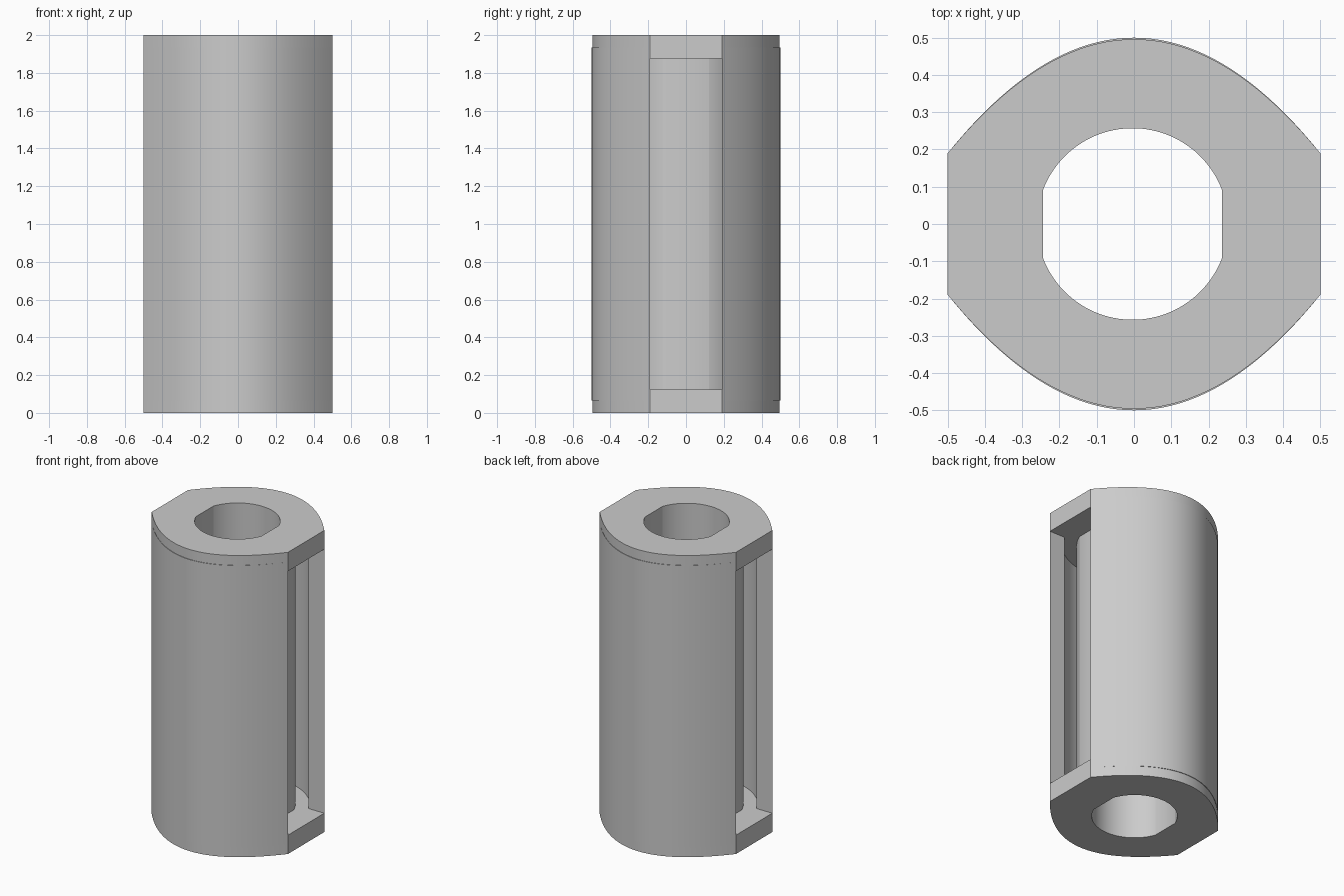
import bpy
import bmesh
from math import sin, cos, pi, sqrt, atan2, radians

cube = bpy.data.objects.get("Cube")
if cube:
    bpy.data.objects.remove(cube, do_unlink=True)

HALF = 0.5          # flat side distance
FLAT = 0.19         # half width of each flat and side opening
BORE = 0.257        # central hole radius
TUBE = 0.345        # inner tube outer radius
CAVITY = 0.43       # sleeve inner radius
HEIGHT, PLATE, SEAM = 2.0, 0.125, 0.065

grey = bpy.data.materials.new("grey_metal")
grey.use_nodes = True
color = (0.6, 0.6, 0.6, 1)
grey.diffuse_color = color
grey.node_tree.nodes["Principled BSDF"].inputs["Base Color"].default_value = color


def finish(name, bm):
    bmesh.ops.recalc_face_normals(bm, faces=bm.faces)
    mesh = bpy.data.meshes.new(name)
    bm.to_mesh(mesh)
    bm.free()
    mesh.materials.append(grey)
    obj = bpy.data.objects.new(name, mesh)
    bpy.context.collection.objects.link(obj)
    bpy.ops.object.select_all(action="DESELECT")
    obj.select_set(True)
    bpy.context.view_layer.objects.active = obj
    bpy.ops.object.shade_smooth_by_angle(angle=radians(25))


def extrude(bm, faces, depth):
    result = bmesh.ops.extrude_face_region(bm, geom=faces, use_keep_orig=True)
    moved = [g for g in result["geom"] if isinstance(g, bmesh.types.BMVert)]
    bmesh.ops.translate(bm, verts=moved, vec=(0, 0, depth))


def ring(name, outer, inner, z0, z1):
    """Prism between two loops with equal point counts."""
    bm = bmesh.new()
    a = [bm.verts.new((x, y, z0)) for x, y in outer]
    b = [bm.verts.new((x, y, z0)) for x, y in inner]
    n = len(a)
    faces = [bm.faces.new((a[i], a[(i + 1) % n], b[(i + 1) % n], b[i]))
             for i in range(n)]
    extrude(bm, faces, z1 - z0)
    finish(name, bm)


def circle(radius, angles, cx=0.0):
    return [(cx + radius * cos(t), radius * sin(t)) for t in angles]


def crown(x, top):
    """Height of the parabolic outer curve."""
    return top - (top - FLAT) * (x / HALF) ** 2


# Outline of the end plates: parabolic front and back, flat sides
STEPS = 64
xs = [HALF * cos(pi * i / STEPS) for i in range(STEPS + 1)]
back = [(x, crown(x, 0.496)) for x in xs]
outline = back + [(-x, -y) for x, y in back]
angles = [atan2(y, x) for x, y in outline]
bore = circle(BORE, angles, -0.004)

# End plates
ring("bottom_plate", outline, bore, 0, PLATE)
ring("top_plate", outline, bore, HEIGHT - PLATE, HEIGHT)

# Inner tube
ring("inner_tube", circle(TUBE, angles), bore, PLATE, HEIGHT - PLATE)

# Front and back sleeve walls with openings left between them
start = atan2(FLAT, sqrt(CAVITY ** 2 - FLAT ** 2))
arc = [start + (pi - 2 * start) * i / STEPS for i in range(STEPS + 1)]
for name, side in (("back_sleeve", 1), ("front_sleeve", -1)):
    bm = bmesh.new()
    outer = [bm.verts.new((x, side * crown(x, 0.5), SEAM)) for x in xs]
    inner = [bm.verts.new((x, side * y, SEAM)) for x, y in circle(CAVITY, arc)]
    strips = [bm.faces.new((outer[i], outer[i + 1], inner[i + 1], inner[i]))
              for i in range(STEPS)]
    extrude(bm, strips, HEIGHT - 2 * SEAM)
    finish(name, bm)
